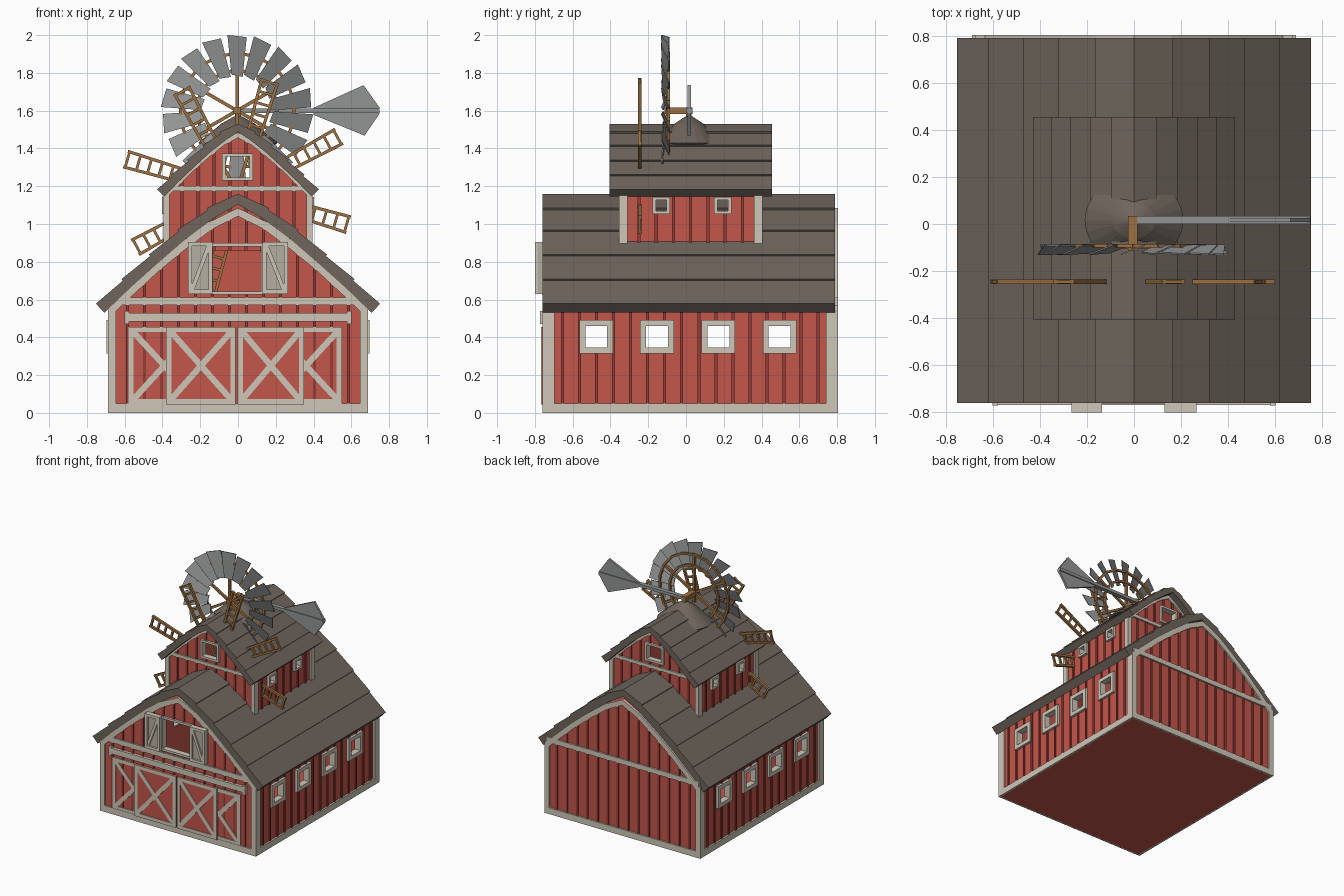
import bpy, bmesh, math
from mathutils import Vector

if "Cube" in bpy.data.objects:
    bpy.data.objects.remove(bpy.data.objects["Cube"])


def material(name, rgb):
    m = bpy.data.materials.new(name)
    m.diffuse_color = (*rgb, 1)
    m.use_nodes = True
    m.node_tree.nodes["Principled BSDF"].inputs["Base Color"].default_value = m.diffuse_color
    return m


RED = material("barn red", (0.55, 0.092, 0.070))
GROOVE = material("dark red", (0.30, 0.048, 0.038))
CREAM = material("cream trim", (0.62, 0.575, 0.48))
SHADE = material("shutter cream", (0.46, 0.43, 0.36))
ROOF = material("roof brown", (0.158, 0.130, 0.108))
WOOD = material("wood", (0.34, 0.165, 0.055))
METAL = material("grey metal", (0.29, 0.30, 0.295))


class Part:
    """Collects extruded polygons into one object."""

    def __init__(self):
        self.bm = bmesh.new()

    def slab(self, pts, vec):
        a = [self.bm.verts.new(p) for p in pts]
        b = [self.bm.verts.new(Vector(p) + Vector(vec)) for p in pts]
        n = len(a)
        self.bm.faces.new(a[::-1])
        self.bm.faces.new(b)
        for i in range(n):
            j = (i + 1) % n
            self.bm.faces.new((a[i], a[j], b[j], b[i]))

    def prism(self, pts, axis, lo, hi):
        """Polygon (u, z) extruded along axis 'y' (u = x) or 'x' (u = y)."""
        if axis == 'y':
            self.slab([(u, lo, z) for u, z in pts], (0, hi - lo, 0))
        else:
            self.slab([(lo, u, z) for u, z in pts], (hi - lo, 0, 0))

    def rect(self, u0, u1, z0, z1, axis, lo, hi):
        self.prism([(u0, z0), (u1, z0), (u1, z1), (u0, z1)], axis, lo, hi)

    def bar(self, p, q, w, axis, lo, hi):
        p, q = Vector(p), Vector(q)
        d = (q - p).normalized() * w / 2
        n = Vector((-d.y, d.x))
        self.prism([p - n, q - n, q + n, p + n], axis, lo, hi)

    def frame(self, u0, u1, z0, z1, w, axis, lo, hi):
        for a, b in ((u0, u0 + w), (u1 - w, u1)):
            self.rect(a, b, z0, z1, axis, lo, hi)
        for a, b in ((z0, z0 + w), (z1 - w, z1)):
            self.rect(u0 + w, u1 - w, a, b, axis, lo, hi)

    def done(self, name, mat):
        bmesh.ops.recalc_face_normals(self.bm, faces=self.bm.faces)
        me = bpy.data.meshes.new(name)
        self.bm.to_mesh(me)
        self.bm.free()
        me.materials.append(mat)
        ob = bpy.data.objects.new(name, me)
        bpy.context.collection.objects.link(ob)
        return ob


def cut(ob, cutters):
    for c in cutters:
        m = ob.modifiers.new("cut", 'BOOLEAN')
        m.operation, m.object, m.solver = 'DIFFERENCE', c, 'EXACT'
    dg = bpy.context.evaluated_depsgraph_get()
    me = bpy.data.meshes.new_from_object(ob.evaluated_get(dg))
    ob.modifiers.clear()
    ob.data = me
    for c in cutters:
        bpy.data.objects.remove(c)


ROOF_PTS = [(0, 1.165), (.16, 1.08), (.315, .965), (.465, .835), (.61, .705), (.745, .575)]
ARCH_PTS = [(0, 1.09), (.16, 1.012), (.31, .90), (.45, .785), (.58, .665), (.675, .575)]


def arch_height(arch, u):
    u = abs(u)
    for (a, za), (b, zb) in zip(arch, arch[1:]):
        if u <= b:
            return za + (zb - za) * (u - a) / (b - a)
    return arch[-1][1]


def building(name, sx, sz, apex, base, y0, y1, ry0, ry1, floor, side_win, gable_holes, trim):
    """Barn shell; holes are (u0, u1, z0, z1), gable_holes[0] front, [1] back."""
    fit = lambda pts: [(x * sx, apex + (z - 1.165) * sz) for x, z in pts]
    roof, arch = fit(ROOF_PTS), fit(ARCH_PTS)
    hw, top = arch[-1]
    t, k = .035, .008

    # Hollow walls with openings
    outline = lambda d, b: ([(-x + d * (x > 0), z - d) for x, z in arch[::-1]]
                            + [(x - d, z - d) for x, z in arch[1:]] + [(hw - d, b), (-hw + d, b)])
    walls = Part()
    walls.prism(outline(0, base), 'y', y0, y1)
    walls = walls.done(name + "_walls", RED)
    cutters = []

    def cutter(*args):
        c = Part()
        c.rect(*args)
        cutters.append(c.done("cutter", RED))

    inner = Part()
    inner.prism(outline(t, floor), 'y', y0 + t, y1 - t)
    cutters.append(inner.done("cutter", RED))
    for h in side_win:
        cutter(*h, 'x', -1, 1)
    for holes, lo, hi in ((gable_holes[0], y0 - .1, 0), (gable_holes[1], 0, y1 + .1)):
        for h in holes:
            cutter(*h, 'y', lo, hi)
    cut(walls, cutters)

    # Vertical board strips, split around openings
    strips = Part()

    def strip(u, z0, z1, holes, axis, lo, hi):
        for a, b, c, d in holes:
            if a - .012 < u < b + .012:
                strips.rect(u - .008, u + .008, z0, c, axis, lo, hi)
                z0 = d
        strips.rect(u - .008, u + .008, z0, z1, axis, lo, hi)

    n = round(2 * hw / .088)
    for i in range(1, n):
        u = -hw + 2 * hw * i / n
        strip(u, base, arch_height(arch, u) - .01, gable_holes[0], 'y', y0 - k, y0)
        strip(u, base, arch_height(arch, u) - .01, gable_holes[1], 'y', y1, y1 + k)
    n = round((y1 - y0) / .088)
    for i in range(1, n):
        u = y0 + (y1 - y0) * i / n
        for s in (-1, 1):
            strip(u, base, top, side_win, 'x', s * hw, s * (hw + k))
    strips.done(name + "_board_strips", GROOVE)

    # Cream trim: corners, arches, cross beams and window frames
    tr = Part()
    e = .014
    for lo, hi in ((y0 - e, y0 + .004), (y1 - .004, y1 + e)):
        tr.rect(-hw, hw, top, top + trim, 'y', lo, hi)
        for s in (-1, 1):
            tr.rect(s * (hw - trim * .7), s * (hw + e), base, top, 'y', lo, hi)
            for (a, za), (b, zb) in zip(arch, arch[1:]):
                tr.prism([(s * a, za), (s * b, zb), (s * max(b - trim * .7, 0), zb - trim * .8),
                          (s * max(a - trim * .7, 0), za - trim * (.8 if a else 1.1))], 'y', lo, hi)
        if base == 0:
            tr.rect(-hw, hw, 0, .05, 'y', lo, hi)
    for s in (-1, 1):
        for a, b in ((y0 - e, y0 + trim * 1.2), (y1 - trim * 1.2, y1 + e)):
            tr.rect(a, b, base, top, 'x', s * (hw - .004), s * (hw + e))
        if base == 0:
            tr.rect(y0, y1, 0, .05, 'x', s * (hw - .004), s * (hw + e))
        for a, b, c, d in side_win:
            w = (b - a) * .22
            tr.frame(a - w, b + w, c - w, d + w, w + .004, 'x', s * (hw - .03), s * (hw + .02))
    for holes, lo, hi in ((gable_holes[0], y0 - .018, y0 + .03), (gable_holes[1], y1 - .03, y1 + .018)):
        for a, b, c, d in holes:
            tr.frame(a - .014, b + .014, c - .014, d + .014, .017, 'y', lo, hi)
    tr.done(name + "_trim", CREAM)

    # Roof of overlapping planks
    rf = Part()
    th = .055 * (sx + 1) / 2
    for s in (-1, 1):
        for (a, za), (b, zb) in zip(roof, roof[1:]):
            d = Vector((b - a, zb - za)).normalized()
            nx, nz = -d.y, d.x
            q = [(a, za), (b + nx * .011, zb + nz * .011), (b - nx * th, zb - nz * th),
                 (max(a - nx * th, 0), za - nz * th * (1 if a else 1.15))]
            rf.prism([(s * x, z) for x, z in q], 'y', ry0, ry1)
    rf.done(name + "_roof", ROOF)


main_windows = [(y - .062, y + .062, .343, .465) for y in (-.475, -.153, .171, .496)]
building("barn", 1, 1, 1.16, 0, -.745, .79, -.76, .79, .03,
         main_windows, ([(-.135, .125, .64, .885)], []), .04)
small_windows = [(y - .032, y + .032, 1.066, 1.13) for y in (-.13, .195)]
cupola_hole = [(-.07, .065, 1.243, 1.36)]
building("cupola", .565, .6, 1.53, .86, -.34, .39, -.405, .455, .80,
         small_windows, (cupola_hole, cupola_hole), .026)

# Sliding barn doors: outer pair behind, inner pair in front
panels, braces = Part(), Part()
for x0, x1, f in ((-.58, -.20, -.757), (.17, .55, -.757), (-.38, -.012, -.768), (-.002, .35, -.768)):
    panels.rect(x0, x1, .045, .455, 'y', f + .006, -.74)
    braces.frame(x0, x1, .045, .455, .028, 'y', f, f + .012)
    braces.bar((x0 + .02, .065), (x1 - .02, .435), .032, 'y', f + .001, f + .012)
    braces.bar((x0 + .02, .435), (x1 - .02, .065), .032, 'y', f + .001, f + .012)
braces.rect(-.60, .60, .485, .53, 'y', -.768, -.74)
for x in (-.59, .59):
    braces.rect(x - .012, x + .012, .47, .54, 'y', -.772, -.74)
panels.done("door_panels", RED)
braces.done("door_braces_and_rail", CREAM)

# Open loft shutters
boards, frames = Part(), Part()
for s, x0, x1 in ((-1, -.265, -.135), (1, .13, .265)):
    boards.rect(x0, x1, .635, .90, 'y', -.785, -.762)
    frames.frame(x0, x1, .63, .905, .022, 'y', -.80, -.76)
    frames.bar((x0 + .02, .765 + s * .12), (x1 - .02, .765 - s * .12), .022, 'y', -.797, -.78)
boards.done("shutter_boards", SHADE)
frames.done("shutter_frames", CREAM)

# Ladder-like sails turning inside the cupola
sails = Part()
for i in range(8):
    a = math.radians(28.6 + 45 * i)
    r, t = Vector((math.cos(a), math.sin(a))), Vector((-math.sin(a), math.cos(a)))
    c = Vector((-.005, 1.17))
    for s in (-1, 1):
        sails.bar(c + r * .29 + t * s * .034, c + r * .615 + t * s * .043, .016, 'y', -.255, -.235)
    for k in range(6):
        m = c + r * (.30 + .061 * k)
        sails.bar(m - t * .04, m + t * .04, .014, 'y', -.253, -.237)
    sails.bar(c, c + r * .30, .018, 'y', -.253, -.237)
sails.done("cupola_sails", WOOD)

# Wind wheel: pitched metal blades on two wooden rings with spokes
blades, wheel = Part(), Part()
hub, N = Vector((-.005, 1.60)), 18
for i in range(N):
    a = math.radians(90 + 360 / N * i)
    r, t = Vector((math.cos(a), math.sin(a))), Vector((-math.sin(a), math.cos(a)))
    quad = []
    for rad, w, pitch in ((.185, -.03, .012), (.395, -.051, .02), (.395, .051, -.02), (.185, .03, -.012)):
        p = hub + r * (rad + (.006 if w > 0 else -.006)) + t * w
        quad.append((p.x, -.112 + pitch, p.y))
    blades.slab(quad, (0, .006, 0))
    b = a + math.radians(360 / N)
    r2 = Vector((math.cos(b), math.sin(b)))
    for rad in (.215, .305):
        wheel.bar(hub + r * rad, hub + r2 * rad, .016, 'y', -.10, -.084)
    if i % 3 == 0:
        wheel.bar(hub, hub + r * .305, .018, 'y', -.105, -.088)
blades.done("wheel_blades", METAL)
wheel.rect(-.025, .015, 1.582, 1.618, 'y', -.115, .035)
wheel.rect(-.015, .015, 1.30, 1.60, 'y', 0, .03)
wheel.done("wheel_frame", WOOD)

# Tail boom and vane
tail = Part()
tail.rect(.015, .75, 1.588, 1.612, 'y', 0, .034)
tail.prism([(.40, 1.615), (.665, 1.735), (.75, 1.615), (.75, 1.585), (.67, 1.468), (.40, 1.578)], 'y', .008, .026)
tail.done("tail_vane", METAL)

# Flared cap under the wheel
cap = Part()
rings = []
for rad, z in ((.02, 1.57), (.09, 1.53), (.21, 1.43), (.20, 1.42)):
    rings.append([cap.bm.verts.new((rad * math.cos(math.tau * i / 24), .015 + rad * .87 * math.sin(math.tau * i / 24), z))
                  for i in range(24)])
for A, B in zip(rings, rings[1:]):
    for i in range(24):
        j = (i + 1) % 24
        cap.bm.faces.new((A[i], A[j], B[j], B[i]))
cap.bm.faces.new(rings[0])
cap.bm.faces.new(rings[-1])
cap.done("cone_cap", ROOF)
